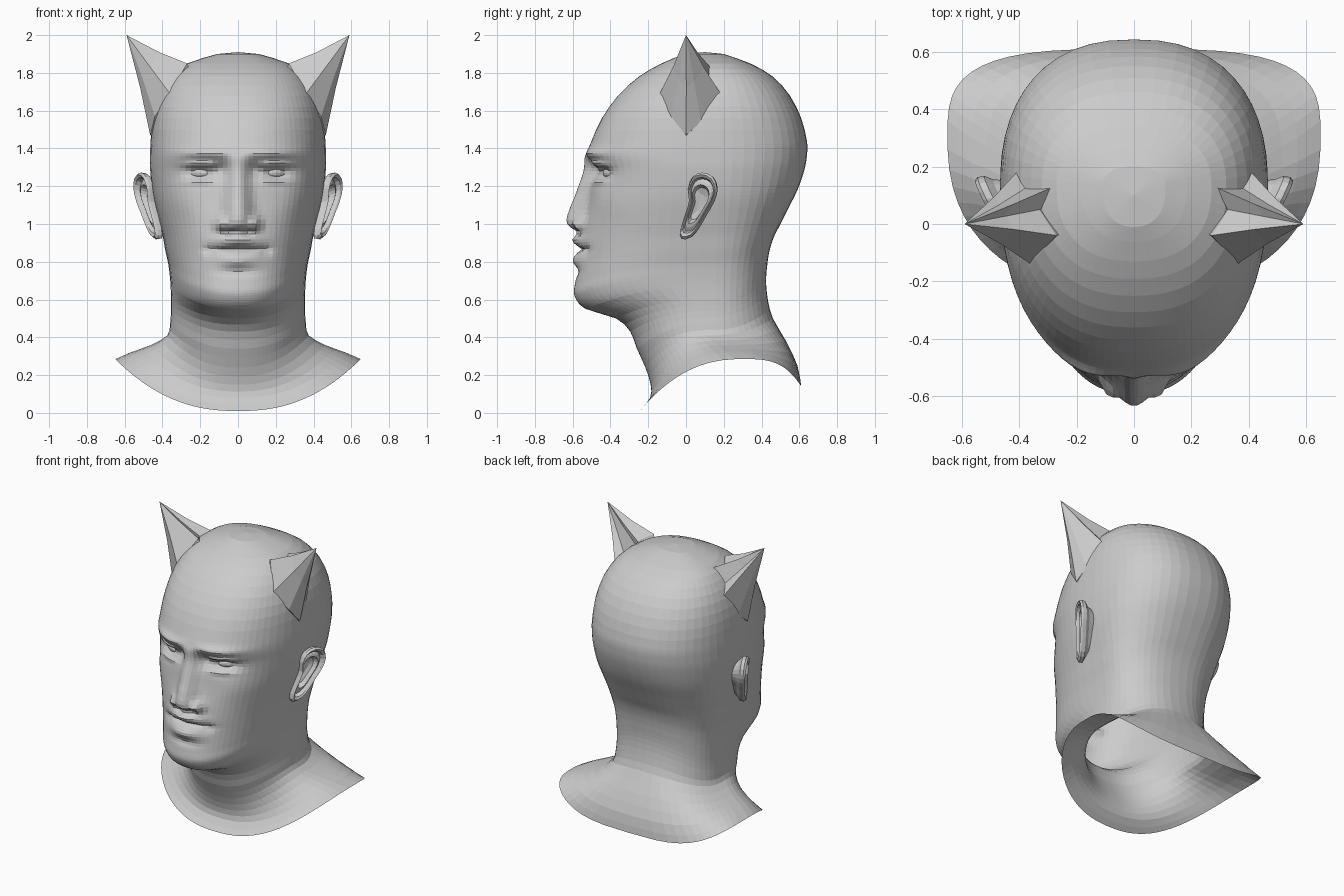
import bpy, bmesh, math
from mathutils import Vector

cube = bpy.data.objects.get("Cube")
if cube:
    bpy.data.objects.remove(cube, do_unlink=True)


def make_material(name, colour):
    mat = bpy.data.materials.new(name)
    mat.use_nodes = True
    mat.diffuse_color = colour
    mat.node_tree.nodes["Principled BSDF"].inputs["Base Color"].default_value = colour
    return mat


GREY = make_material("plain grey", (.6, .6, .6, 1))


def finish(name, bm, fix_normals=True):
    """Turn a right-or-left half into an object mirrored across x."""
    if fix_normals:
        bmesh.ops.recalc_face_normals(bm, faces=bm.faces)
    mesh = bpy.data.meshes.new(name)
    bm.to_mesh(mesh)
    bm.free()
    mesh.materials.append(GREY)
    obj = bpy.data.objects.new(name, mesh)
    bpy.context.collection.objects.link(obj)
    mirror = obj.modifiers.new("Mirror", 'MIRROR')
    mirror.merge_threshold = .0005
    return obj


def spline(points, i, f, closed=False):
    """Catmull-Rom point between points[i] and points[i + 1]."""
    n = len(points)
    pick = (lambda k: points[k % n]) if closed else (lambda k: points[min(max(k, 0), n - 1)])
    a, b, c, d = (pick(i + k) for k in (-1, 0, 1, 2))
    return [q + .5 * f * (r - p + f * (2 * p - 5 * q + 4 * r - s + f * (3 * (q - r) + s - p)))
            for p, q, r, s in zip(a, b, c, d)]


def bridge(bm, first, second, closed=True):
    n = len(first)
    for j in range(n if closed else n - 1):
        k = (j + 1) % n
        bm.faces.new((first[j], second[j], second[k], first[k]))


# Level skull rings: height, front, back, half width
skull = [(1.9, -.01, .2, .11), (1.85, -.13, .34, .27), (1.78, -.25, .46, .36),
         (1.68, -.36, .55, .42), (1.56, -.445, .61, .452), (1.44, -.5, .64, .463),
         (1.36, -.525, .64, .466), (1.28, -.507, .625, .465)]
# Tilted jaw, neck and collar rings: front, side and back height, front, back, half width
lower = [(1.15, 1.15, 1.18, -.515, .59, .45), (1, 1.02, 1.07, -.545, .535, .42),
         (.9, .94, 1, -.56, .5, .4), (.8, .86, .93, -.57, .465, .385),
         (.7, .79, .87, -.585, .445, .37), (.62, .73, .82, -.59, .435, .362),
         (.55, .67, .78, -.53, .43, .357), (.5, .6, .73, -.37, .425, .355),
         (.43, .54, .67, -.295, .425, .355), (.34, .47, .59, -.26, .435, .36),
         (.24, .41, .5, -.215, .46, .375), (.15, .36, .38, -.187, .53, .46),
         (.08, .32, .25, -.19, .59, .57), (.01, .285, .14, -.245, .61, .65)]
rings = [(z, z, z, f, b, w) for z, f, b, w in skull] + lower

# Face relief: side offset, height, spread across, spread up, depth (negative is outward)
relief = [(.2, 1.27, .085, .05, .055), (.09, 1.29, .04, .05, .03),   # eye socket
          (.18, 1.375, .12, .025, -.022),                            # brow
          (.2, 1.315, .07, .016, -.03), (.2, 1.225, .07, .018, -.02),  # eyelids
          (.3, 1.12, .09, .09, -.015),                               # cheekbone
          (.09, 1, .03, .035, -.05), (.05, .955, .025, .015, .025),  # nostril
          (0, .915, .1, .03, -.045), (0, .81, .1, .035, -.032),      # lips
          (.05, .867, .09, .012, .025), (.15, .86, .03, .03, .015),  # mouth line
          (0, .745, .1, .025, .012)]                                 # chin crease
bridge_line = [(1.38, 0), (1.3, .03), (1.2, .06), (1.1, .085), (1.03, .095),
               (.99, .08), (.96, .02), (.93, 0)]


def nose_height(z):
    for (z1, h1), (z2, h2) in zip(bridge_line, bridge_line[1:]):
        if z2 <= z <= z1:
            return h1 + (h2 - h1) * (z1 - z) / (z1 - z2)
    return 0


def face_offset(x, z):
    dy = sum(a * math.exp(-((x - cx) / sx) ** 2 - ((z - cz) / sz) ** 2)
             for cx, cz, sx, sz, a in relief)
    nose_width = .045 + .025 * min(max((1.35 - z) / .3, 0), 1)
    return dy - nose_height(z) * math.exp(-abs(x / nose_width) ** 2.4)


# Head, neck and collar as one open shell
COLUMNS = 34


def ring_points(row):
    zf, zs, zb, yf, yb, w = row
    k = min(max((.24 - zf) / .23, 0), 1)
    mid = .13 + .17 * k
    points = []
    for j in range(COLUMNS + 1):
        t = math.pi * (j / COLUMNS) ** 1.5
        s, c = max(math.sin(t), 0), math.cos(t)
        if j == COLUMNS:
            s = 0
        front = c > 0
        power = .85 if front else .85 - .25 * k
        x = w * s ** power
        y = mid + ((yf if front else yb) - mid) * abs(c) ** power
        z = zs + ((zf if front else zb) - zs) * c * c
        if front:
            y += face_offset(x, z) * min(1, c * 3)
        points.append((x, y, z))
    return points


bm = bmesh.new()
rows = []
for i in range(len(rings) - 1):
    steps = 6 if .6 < rings[i][0] < 1.5 else 2
    rows += [spline(rings, i, n / steps) for n in range(steps)]
rows.append(rings[-1])
grid = [[bm.verts.new(p) for p in ring_points(row)] for row in rows]
for upper, under in zip(grid, grid[1:]):
    bridge(bm, upper, under, closed=False)
crown = bm.verts.new((0, .1, 1.91))
for a, b in zip(grid[0], grid[0][1:]):
    bm.faces.new((crown, a, b))
finish("head_and_neck", bm, fix_normals=False)

# Eyeballs
bm = bmesh.new()
bmesh.ops.create_uvsphere(bm, u_segments=20, v_segments=12, radius=1)
for v in bm.verts:
    v.co = Vector((.2 + .077 * v.co.x, -.365 + .07 * v.co.y + .03 * v.co.x, 1.27 + .04 * v.co.z))
finish("eyeballs", bm)

# Ears: an outline stepped inward over a rolled rim into a bowl
outline = [(-.02, .92), (.03, .93), (.07, .98), (.11, 1.05), (.15, 1.12), (.167, 1.19),
           (.145, 1.25), (.09, 1.272), (.04, 1.25), (.015, 1.19), (.02, 1.12), (0, 1.05),
           (-.025, .97)]
loop = [spline(outline, i, f, True) for i in range(len(outline)) for f in (0, .5)]
centre = (.065, 1.12)
bm = bmesh.new()
previous = None
for scale, out in [(.6, -.08), (.8, -.03), (.98, -.01), (1, .012), (.93, .025), (.84, .018),
                   (.78, -.006), (.68, .004), (.58, .008), (.48, -.02), (.25, -.03)]:
    ring = []
    for y, z in loop:
        y, z = (c + (p - c) * scale for p, c in zip((y, z), centre))
        ring.append(bm.verts.new((.43 + .5 * y + .1 * (z - 1) + out, y - out * .3, z)))
    if previous:
        bridge(bm, previous, ring)
    previous = ring
bm.faces.new(previous)
finish("ears", bm)

# Faceted horns leaning outward
tip = Vector((.59, 0, 2))
base = [(.27, -.04, 1.85), (.33, .05, 1.82), (.28, .13, 1.83), (.37, .13, 1.74),
        (.4, .19, 1.68), (.45, .08, 1.54), (.465, 0, 1.47), (.44, -.08, 1.57),
        (.36, -.14, 1.69)]
base = [Vector(p) for p in base]
middle = sum(base, Vector()) / len(base)
bm = bmesh.new()
root = [bm.verts.new(p.lerp(middle, .3) - Vector((.08, 0, .08))) for p in base]
foot = [bm.verts.new(p) for p in base]
waist = [bm.verts.new(p.lerp(tip, .45).lerp(middle.lerp(tip, .45), .08)) for p in base]
bridge(bm, root, foot)
bridge(bm, foot, waist)
point = bm.verts.new(tip)
for j, v in enumerate(waist):
    bm.faces.new((v, point, waist[(j + 1) % len(waist)]))
bm.faces.new(root)
finish("horns", bm)
